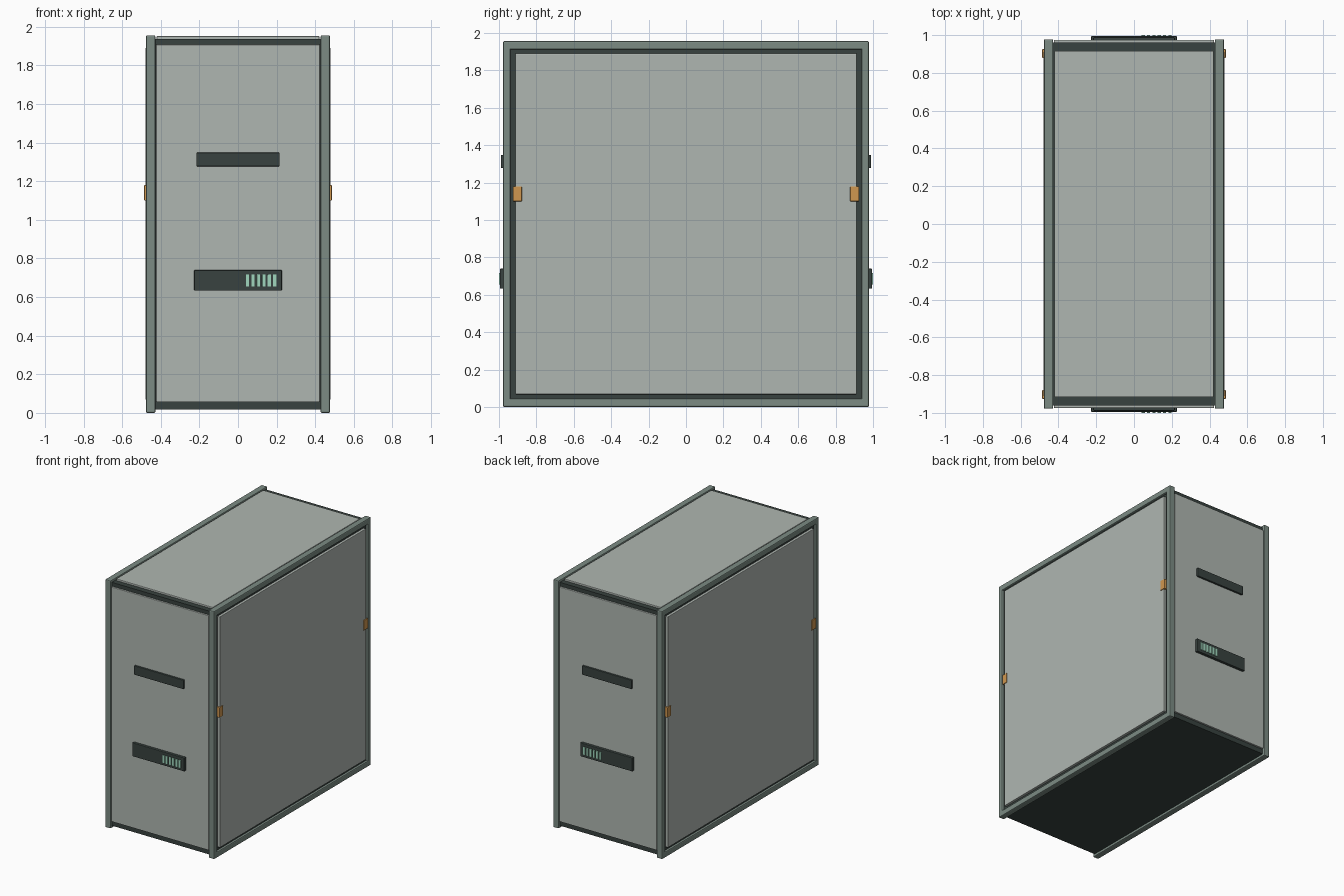
import bpy

if "Cube" in bpy.data.objects:
    bpy.data.objects.remove(bpy.data.objects["Cube"])


def material(name, rgb):
    m = bpy.data.materials.new(name)
    m.diffuse_color = (*rgb, 1)
    m.use_nodes = True
    m.node_tree.nodes["Principled BSDF"].inputs["Base Color"].default_value = m.diffuse_color
    return m


PANEL = material("pale_grey_green", (0.43, 0.47, 0.44))
FRAME = material("mid_grey_green", (0.20, 0.26, 0.23))
DARK = material("dark_green", (0.04, 0.055, 0.05))
AMBER = material("amber", (0.63, 0.31, 0.08))
MINT = material("mint", (0.35, 0.68, 0.51))


def box(name, xs, ys, zs, mat, bevel=0.0):
    """Box from min/max ranges, with an optional rounded edge."""
    spans = [sorted(r) for r in (xs, ys, zs)]
    bpy.ops.mesh.primitive_cube_add(size=1, location=[(a + b) / 2 for a, b in spans])
    ob = bpy.context.object
    ob.name = name
    ob.scale = [b - a for a, b in spans]
    bpy.ops.object.transform_apply(location=False, rotation=False, scale=True)
    ob.data.materials.append(mat)
    if bevel:
        mod = ob.modifiers.new("edge", 'BEVEL')
        mod.width = bevel
        mod.segments = 2
    return ob


H = 1.956          # overall height of the square side frames
HALF = H / 2

# Dark inner body and the top panel
box("inner_body", (-0.46, 0.46), (-0.96, 0.96), (0.018, 1.938), DARK)
box("top_panel", (-0.422, 0.422), (-0.917, 0.917), (1.93, 1.952), PANEL, 0.004)

for s, side in ((1, "right"), (-1, "left")):
    fx = (s * 0.428, s * 0.477)
    # Square rim around each side
    for t, end in ((-1, "front"), (1, "back")):
        box(f"{side}_{end}_post", fx, (t * (HALF - 0.04), t * HALF), (0, H), FRAME, 0.007)
    for z, end in ((0, "bottom"), (H - 0.045, "top")):
        box(f"{side}_{end}_rail", fx, (-HALF, HALF), (z, z + 0.045), FRAME, 0.007)
    # Side panel, set inside the rim with a dark gap
    box(f"{side}_side_panel", (s * 0.45, s * 0.480), (-0.912, 0.912),
        (0.068, 1.890), PANEL, 0.004)
    # Amber latches
    for t, end in ((-1, "front"), (1, "back")):
        box(f"{side}_{end}_latch", (s * 0.455, s * 0.486), (t * 0.878, t * 0.926),
            (1.10, 1.18), AMBER, 0.003)

for t, end in ((-1, "front"), (1, "back")):
    # End panel
    box(f"{end}_panel", (-0.424, 0.424), (t * 0.95, t * 0.974), (0.056, 1.908), PANEL, 0.004)
    # Upper handle slot and lower vent plate
    box(f"{end}_handle_slot", (-0.216, 0.216), (t * 0.965, t * 0.989),
        (1.277, 1.348), DARK, 0.004)
    box(f"{end}_vent_plate", (-0.227, 0.227), (t * 0.965, t * 0.995),
        (0.633, 0.740), DARK, 0.004)
    # Row of light slats
    for i in range(6):
        x = 0.049 + i * 0.0283
        box(f"{end}_vent_slat_{i + 1}", (x - 0.0085, x + 0.0085), (t * 0.985, t * 1.0),
            (0.655, 0.716), MINT, 0.001)
